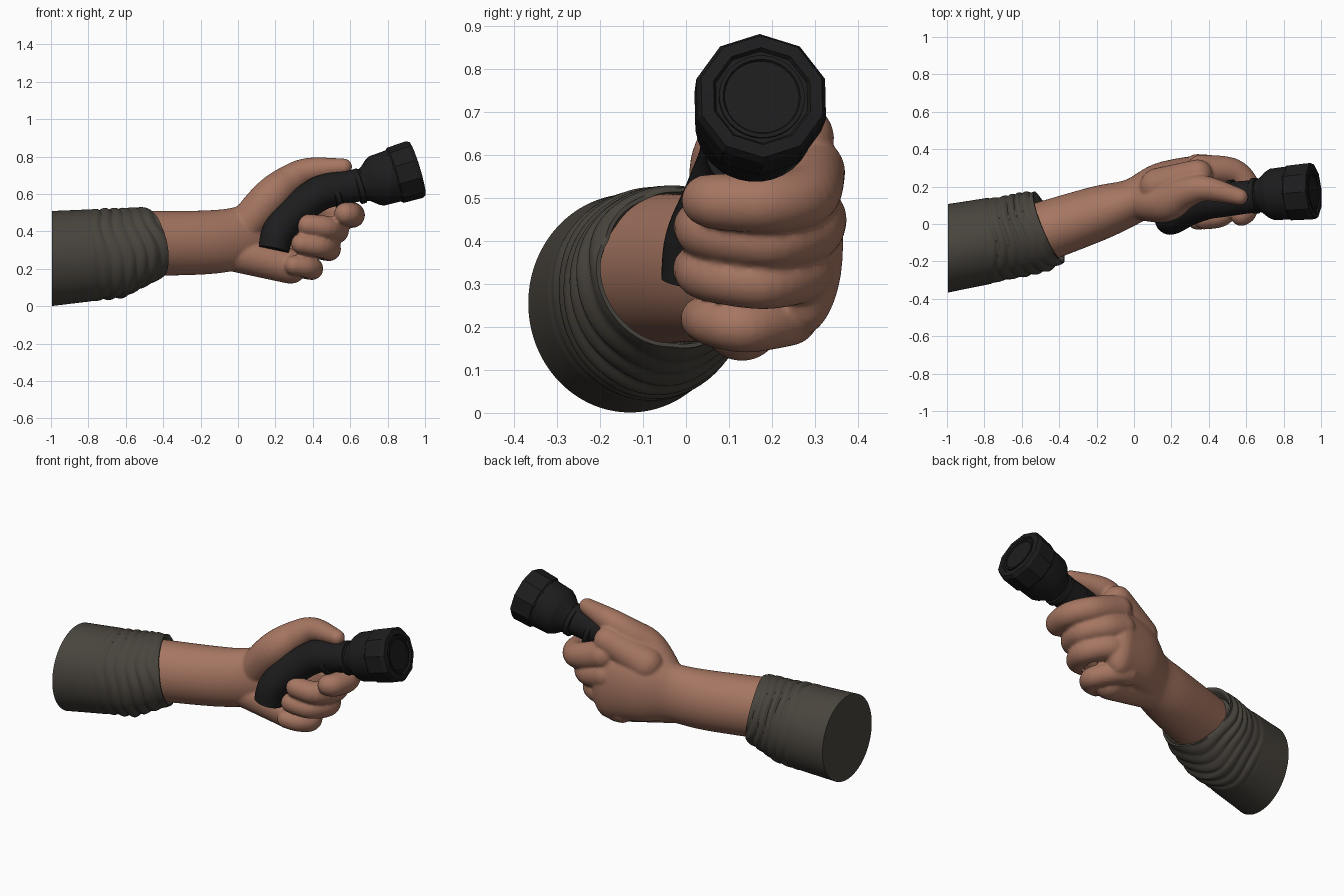
import bpy, bmesh, math
from mathutils import Vector

if "Cube" in bpy.data.objects:
    bpy.data.objects.remove(bpy.data.objects["Cube"])

Z = Vector((0, 0, 1))
TAU = 2 * math.pi


def material(name, rgb):
    m = bpy.data.materials.new(name)
    m.diffuse_color = (*rgb, 1)
    m.use_nodes = True
    m.node_tree.nodes["Principled BSDF"].inputs["Base Color"].default_value = m.diffuse_color
    return m


SKIN = material("skin", (0.38, 0.18, 0.12))
CLOTH = material("sleeve cloth", (0.066, 0.058, 0.047))
BLACK = material("black rubber", (0.012, 0.012, 0.013))


def loft(bm, rings):
    """Bridge closed rings of points and cap both ends."""
    loops = [[bm.verts.new(p) for p in r] for r in rings]
    n = len(loops[0])
    for a, b in zip(loops, loops[1:]):
        for i in range(n):
            bm.faces.new((a[i], a[(i + 1) % n], b[(i + 1) % n], b[i]))
    bm.faces.new(loops[0][::-1])
    bm.faces.new(loops[-1])


def ring(c, t, ra, rb, n):
    side = t.cross(Z).normalized()
    up = side.cross(t)
    return [c + side * ra * math.cos(a) + up * rb * math.sin(a)
            for a in (TAU * (i + 0.5) / n for i in range(n))]


def spline(a, b, c, d, t):
    return b + t * ((c - a) + t * ((2 * a - 5 * b + 4 * c - d) + t * (3 * (b - c) + d - a))) / 2


def tube(bm, pts, n=32, steps=6, rounded=True):
    """Smooth tube through (x, y, z, side radius[, height radius])."""
    q = [(Vector(p[:3]), p[3], p[-1]) for p in pts]
    q = [q[0]] + q + [q[-1]]
    path = []
    for i in range(len(q) - 3):
        for s in range(steps):
            path.append([spline(*(p[j] for p in q[i:i + 4]), s / steps) for j in range(3)])
    path.append(list(q[-1]))
    rings = []
    last = len(path) - 1
    for i, (c, ra, rb) in enumerate(path):
        t = (path[min(i + 1, last)][0] - path[max(i - 1, 0)][0]).normalized()
        caps = []
        if rounded and i in (0, last):
            r = min(ra, rb) * (1 if i else -1)
            for k in range(1, 6):
                a = k * math.pi / 11
                caps.append(ring(c + t * r * math.sin(a), t,
                                 ra * math.cos(a), rb * math.cos(a), n))
        here = [ring(c, t, ra, rb, n)]
        rings += here + caps if i else caps[::-1] + here
    loft(bm, rings)


def lathe(bm, origin, axis, profile, n):
    loft(bm, [ring(origin + axis * s, axis, r, r, n) for s, r in profile])


def finish(bm, name, mat, angle=35):
    bmesh.ops.recalc_face_normals(bm, faces=bm.faces)
    me = bpy.data.meshes.new(name)
    bm.to_mesh(me)
    bm.free()
    me.materials.append(mat)
    ob = bpy.data.objects.new(name, me)
    bpy.context.collection.objects.link(ob)
    bpy.ops.object.select_all(action='DESELECT')
    ob.select_set(True)
    bpy.context.view_layer.objects.active = ob
    bpy.ops.object.shade_smooth_by_angle(angle=math.radians(angle))
    return ob


# Arm and hand: overlapping tubes fused by a voxel remesh
bm = bmesh.new()
# forearm, wrist and back of the hand
tube(bm, [(-.6, -.08, .335, .165, .175), (-.2, .055, .34, .146, .171),
          (0, .125, .36, .12, .17), (.15, .215, .385, .114, .2), (.33, .27, .39, .096, .21)], n=64)
# heel of the palm
tube(bm, [(0, .11, .28, .1), (.28, .13, .213, .093)])
# thumb
tube(bm, [(.04, .12, .43, .1), (.17, .11, .58, .1), (.27, .165, .668, .085),
          (.38, .19, .725, .069), (.565, .145, .745, .045)])
# web between thumb and forefinger
tube(bm, [(.13, .2, .53, .1), (.34, .265, .64, .08)])


def finger(kx, kz, reach, z, tip, r, back, front):
    """Finger curled from the knuckle, across the front, to its tip in the palm."""
    curl = 0.2 * (reach - tip)
    tube(bm, [(kx, back, kz, r * 1.2), (reach - .08, back - .01, z + .018, r * 1.07),
              (reach, back - .1, z, r), (reach * .7 + tip * .3, front + .03, z + curl / 2, r * .95),
              (tip, front, z + curl, r * .88)])


finger(.36, .56, .607, .488, .575, .069, .288, .05)
finger(.34, .45, .525, .403, .375, .068, .293, .03)
finger(.31, .34, .487, .305, .34, .064, .275, .025)
finger(.26, .23, .395, .2, .30, .06, .24, .04)

hand = finish(bm, "arm_and_hand", SKIN, 180)
fuse = hand.modifiers.new("fuse", 'REMESH')
fuse.mode = 'VOXEL'
fuse.voxel_size = 0.008
fuse.use_smooth_shade = True
soften = hand.modifiers.new("soften", 'SMOOTH')
soften.factor = 0.5
soften.iterations = 6

# Sleeve: slanted rings with bunched folds towards the cuff
KEYS = [(0, -.995, -.13, .255, .237, .254), (.65, -.63, -.064, .285, .224, .239),
        (.88, -.52, -.04, .32, .21, .214), (1, -.455, -.018, .338, .19, .193)]


def sleeve_ring(t, scale=1.0, n=120):
    a, b = next(p for p in zip(KEYS, KEYS[1:]) if t <= p[1][0])
    f = (t - a[0]) / (b[0] - a[0])
    x, y, z, ry, rz = (u + (v - u) * f for u, v in zip(a[1:], b[1:]))
    amp = 0.06 * max(0, min(1, (t - 0.36) / 0.12))
    pts = []
    for i in range(n):
        a = TAU * i / n
        phase = 30 * t + 1.2 * math.sin(a + 1) + 0.6 * math.sin(3 * a) + 0.3 * math.sin(5 * a + 2)
        fold = 0.2 - abs(math.cos(phase)) * (0.7 + 0.3 * math.sin(2 * a + 9 * t))
        k = scale * (1 - amp * (fold + 0.5))
        dy, dz = ry * k * math.cos(a), rz * k * math.sin(a)
        pts.append((x - t * t * (0.4 * dy + 0.2 * dz), y + dy, z + dz))
    return pts


bm = bmesh.new()
loft(bm, [sleeve_ring(i / 90) for i in range(91)]
     + [sleeve_ring(1, 0.95), sleeve_ring(0.97, 0.9), sleeve_ring(0.9, 0.8)])
finish(bm, "sleeve", CLOTH, 60)

# Torch grip: bent body running through the fist
bm = bmesh.new()
tube(bm, [(.192, .025, .305, .083), (.215, .037, .395, .087), (.285, .078, .485, .09),
          (.385, .115, .57, .092), (.48, .13, .618, .092), (.68, .152, .652, .086)],
     n=32, rounded=False)
finish(bm, "torch_grip", BLACK)

# Torch head on its own tilted axis
start = Vector((.66, .152, .645))
axis = Vector((.307, .025, .093)).normalized()

bm = bmesh.new()
for s in (-.16, -.03):
    lathe(bm, start, axis, [(s, .088), (s + .005, .096), (s + .03, .096), (s + .035, .088)], 32)
finish(bm, "torch_collars", BLACK)

bm = bmesh.new()
lathe(bm, start, axis, [(0, .085), (.025, .095), (.06, .125), (.085, .138), (.2, .144)], 32)
finish(bm, "torch_head", BLACK)

# Faceted bezel with a recessed front
bm = bmesh.new()
lathe(bm, start, axis, [(.175, .14), (.19, .154), (.295, .158), (.315, .148),
                        (.319, .118), (.309, .112)], 10)
finish(bm, "torch_bezel", BLACK, 25)

# Round lens
bm = bmesh.new()
lathe(bm, start, axis, [(.3, .1), (.316, .1), (.316, .09), (.311, .087)], 32)
finish(bm, "torch_lens", BLACK)
